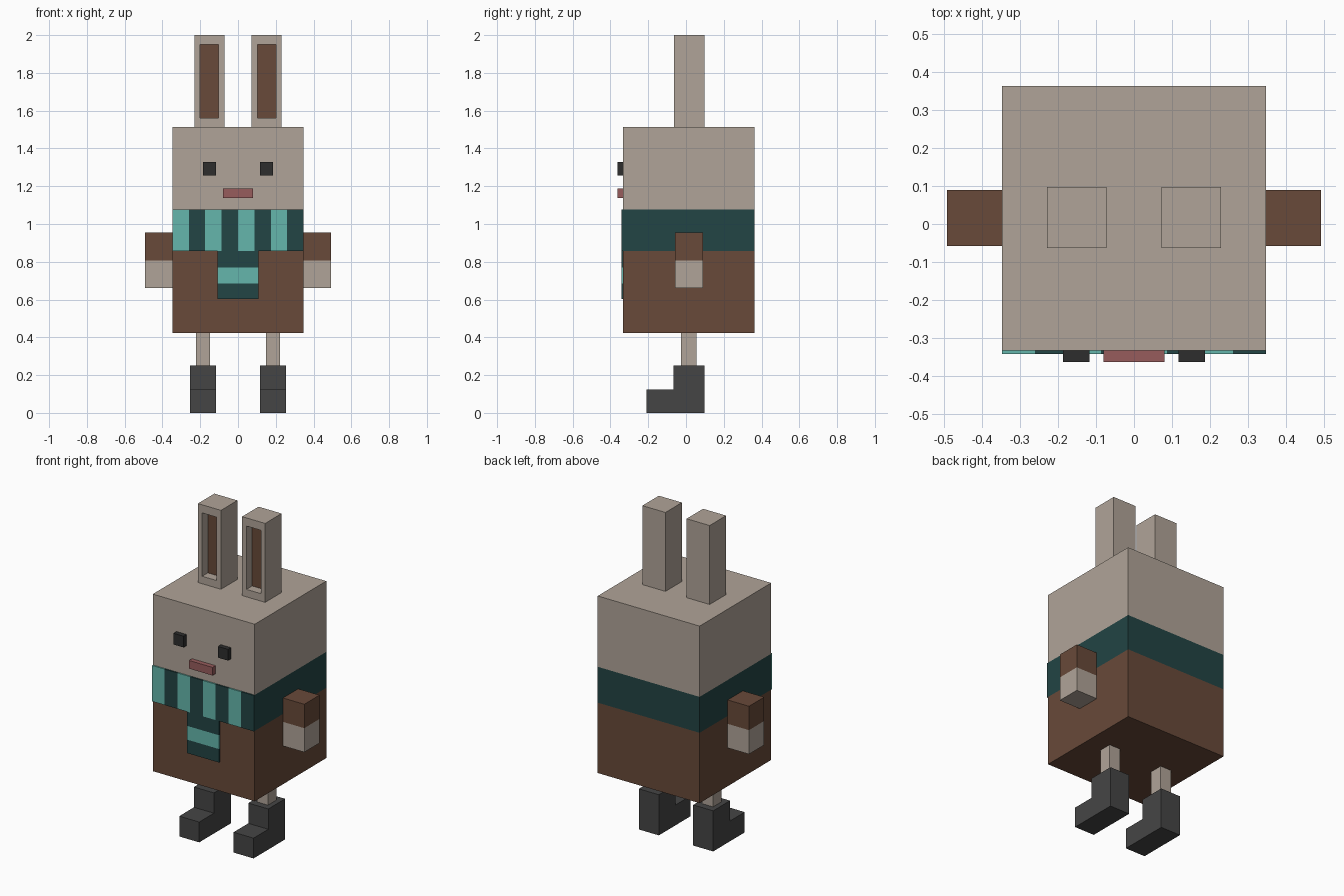
import bpy
import bmesh
from mathutils import Vector

cube = bpy.data.objects.get("Cube")
if cube:
    bpy.data.objects.remove(cube, do_unlink=True)


def material(name, r, g, b):
    mat = bpy.data.materials.new(name)
    mat.use_nodes = True
    mat.diffuse_color = (r, g, b, 1)
    mat.node_tree.nodes["Principled BSDF"].inputs["Base Color"].default_value = (r, g, b, 1)
    return mat


FUR = material("tan fur", 0.434, 0.371, 0.314)
BROWN = material("brown", 0.138, 0.067, 0.041)
DARK_TEAL = material("dark teal", 0.016, 0.058, 0.058)
LIGHT_TEAL = material("light teal", 0.130, 0.468, 0.413)
BLACK = material("eye black", 0.027, 0.027, 0.027)
BOOT = material("boot grey", 0.060, 0.060, 0.060)
PINK = material("mouth pink", 0.309, 0.107, 0.107)


def finish(bm, name, mats):
    bmesh.ops.recalc_face_normals(bm, faces=bm.faces[:])
    mesh = bpy.data.meshes.new(name)
    bm.to_mesh(mesh)
    bm.free()
    for mat in mats:
        mesh.materials.append(mat)
    obj = bpy.data.objects.new(name, mesh)
    bpy.context.collection.objects.link(obj)
    return obj


def box_mesh(xs, ys, zs):
    bm = bmesh.new()
    bmesh.ops.create_cube(bm, size=1)
    for v in bm.verts:
        v.co = Vector(r[0] if c < 0 else r[1] for c, r in zip(v.co, (xs, ys, zs)))
    return bm


def banded_box(name, xs, ys, zs, mats, axis=2, cuts=()):
    """Box sliced along an axis, one material per slice, lowest first."""
    bm = box_mesh(xs, ys, zs)
    normal = Vector(float(i == axis) for i in range(3))
    for cut in cuts:
        bmesh.ops.bisect_plane(bm, geom=bm.verts[:] + bm.edges[:] + bm.faces[:],
                               plane_co=normal * cut, plane_no=normal)
    for f in bm.faces:
        centre = f.calc_center_median()[axis]
        f.material_index = sum(centre > cut for cut in cuts) % len(mats)
    return finish(bm, name, mats)


def side_range(side, inner, outer):
    return sorted((side * inner, side * outer))


# Body: trousers, scarf band and head in one block
HALF, FRONT, BACK = 0.347, -0.333, 0.363
SCARF_LOW, SCARF_HIGH = 0.857, 1.078
banded_box("body", (-HALF, HALF), (FRONT, BACK), (0.424, 1.514),
           (BROWN, DARK_TEAL, FUR), cuts=(SCARF_LOW, SCARF_HIGH))

# Striped scarf front and hanging end
PLATE = (FRONT - 0.008, FRONT)
stripe = HALF / 4
banded_box("scarf_front", (-HALF, HALF), PLATE, (SCARF_LOW, SCARF_HIGH),
           (LIGHT_TEAL, DARK_TEAL), axis=0, cuts=[stripe * i for i in range(-3, 4)])
banded_box("scarf_end", (-0.109, 0.109), PLATE, (0.602, SCARF_LOW),
           (DARK_TEAL, LIGHT_TEAL), cuts=(0.685, 0.77))

# Mouth
FACE = (-0.362, FRONT)
banded_box("mouth", (-0.08, 0.08), FACE, (1.138, 1.188), (PINK,))

for side, label in ((1, "left"), (-1, "right")):
    banded_box(label + "_eye", side_range(side, 0.117, 0.186), FACE, (1.258, 1.327), (BLACK,))
    banded_box(label + "_arm", side_range(side, HALF, 0.492), (-0.058, 0.09),
               (0.66, 0.955), (FUR, BROWN), cuts=(0.808,))
    banded_box(label + "_leg", side_range(side, 0.148, 0.223), (-0.027, 0.055),
               (0.25, 0.424), (FUR,))

    # Ear with a recessed brown inner panel
    bm = box_mesh(side_range(side, 0.072, 0.229), (-0.063, 0.097), (1.514, 2.0))
    bm.normal_update()
    front = min(bm.faces, key=lambda f: f.calc_center_median().y)
    bmesh.ops.inset_region(bm, faces=[front], thickness=0.03)
    panel_x = side_range(side, 0.102, 0.2)
    for v in front.verts:
        v.co.x = panel_x[v.co.x > side * 0.15]
        v.co.z = 1.95 if v.co.z > 1.75 else 1.56
    # Push the panel inwards with its own rim walls
    floor = bmesh.ops.extrude_discrete_faces(bm, faces=[front])["faces"][0]
    floor.material_index = 1
    bmesh.ops.translate(bm, verts=floor.verts[:], vec=(0, 0.055, 0))
    finish(bm, label + "_ear", (FUR, BROWN))

    # L-shaped boot extruded from its side profile
    x0, x1 = side_range(side, 0.117, 0.253)
    profile = [(-0.21, 0), (0.097, 0), (0.097, 0.25), (-0.067, 0.25),
               (-0.067, 0.125), (-0.21, 0.125)]
    bm = bmesh.new()
    sole = bm.faces.new([bm.verts.new((x0, y, z)) for y, z in profile])
    ext = bmesh.ops.extrude_face_region(bm, geom=[sole])["geom"]
    bmesh.ops.translate(bm, verts=[g for g in ext if isinstance(g, bmesh.types.BMVert)],
                        vec=(x1 - x0, 0, 0))
    if sole.is_valid and any(len(e.link_faces) > 2 for e in sole.edges):
        bm.faces.remove(sole)
    finish(bm, label + "_boot", (BOOT,))
